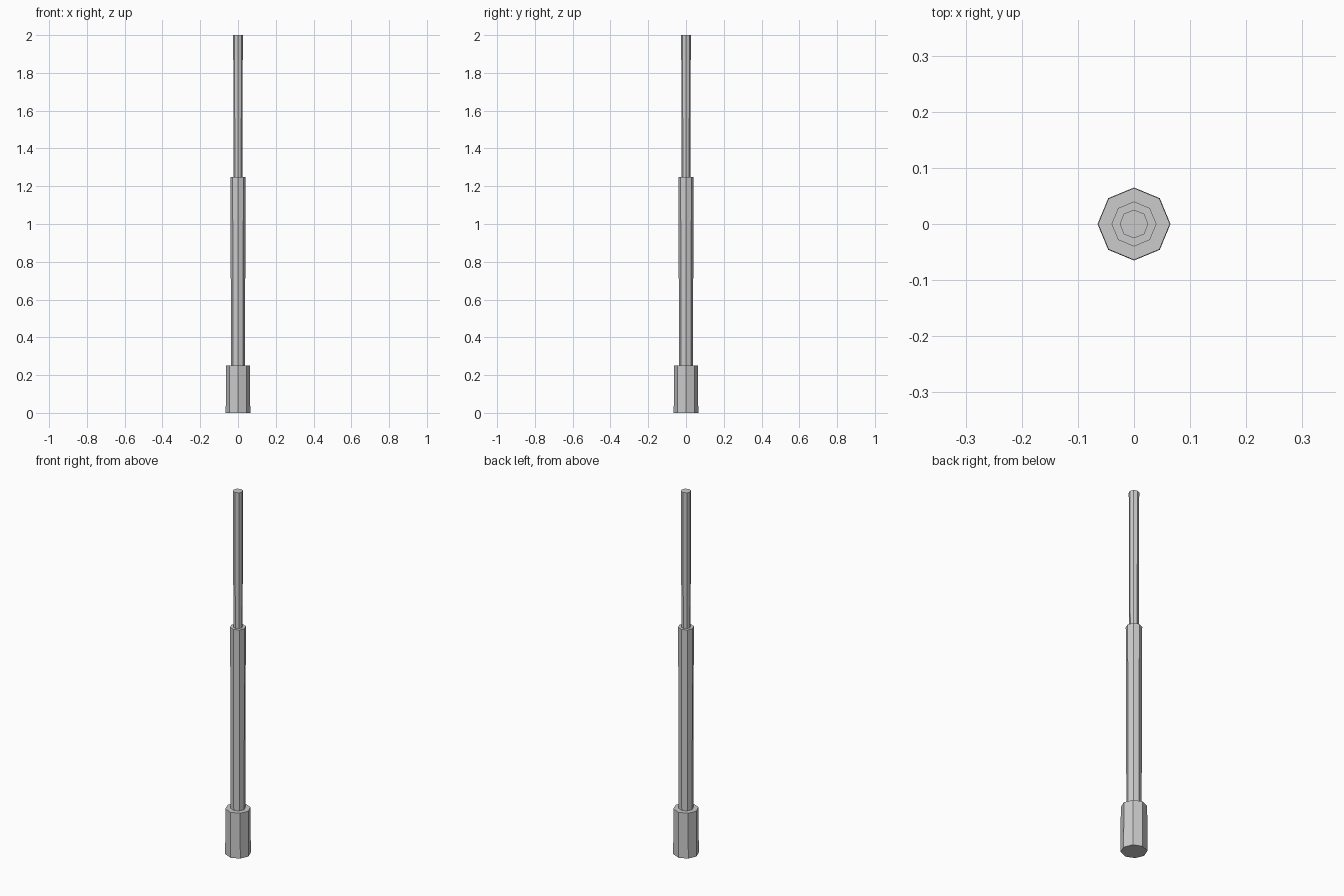
import bpy

if "Cube" in bpy.data.objects:
    bpy.data.objects.remove(bpy.data.objects["Cube"])


def octagon_section(name, r_bottom, r_top, z0, z1):
    # Flat-sided eight-sided section with corners on the x and y axes
    bpy.ops.mesh.primitive_cone_add(
        vertices=8, radius1=r_bottom, radius2=r_top, depth=z1 - z0,
        end_fill_type='NGON', location=(0, 0, (z0 + z1) / 2))
    ob = bpy.context.object
    ob.name = name
    return ob


# Wide foot, middle tube and thin upper rod, stacked
octagon_section("base_sleeve", 0.065, 0.064, 0.0, 0.25)
octagon_section("middle_tube", 0.037, 0.040, 0.25, 1.25)
octagon_section("upper_rod", 0.0235, 0.0255, 1.25, 2.0)
